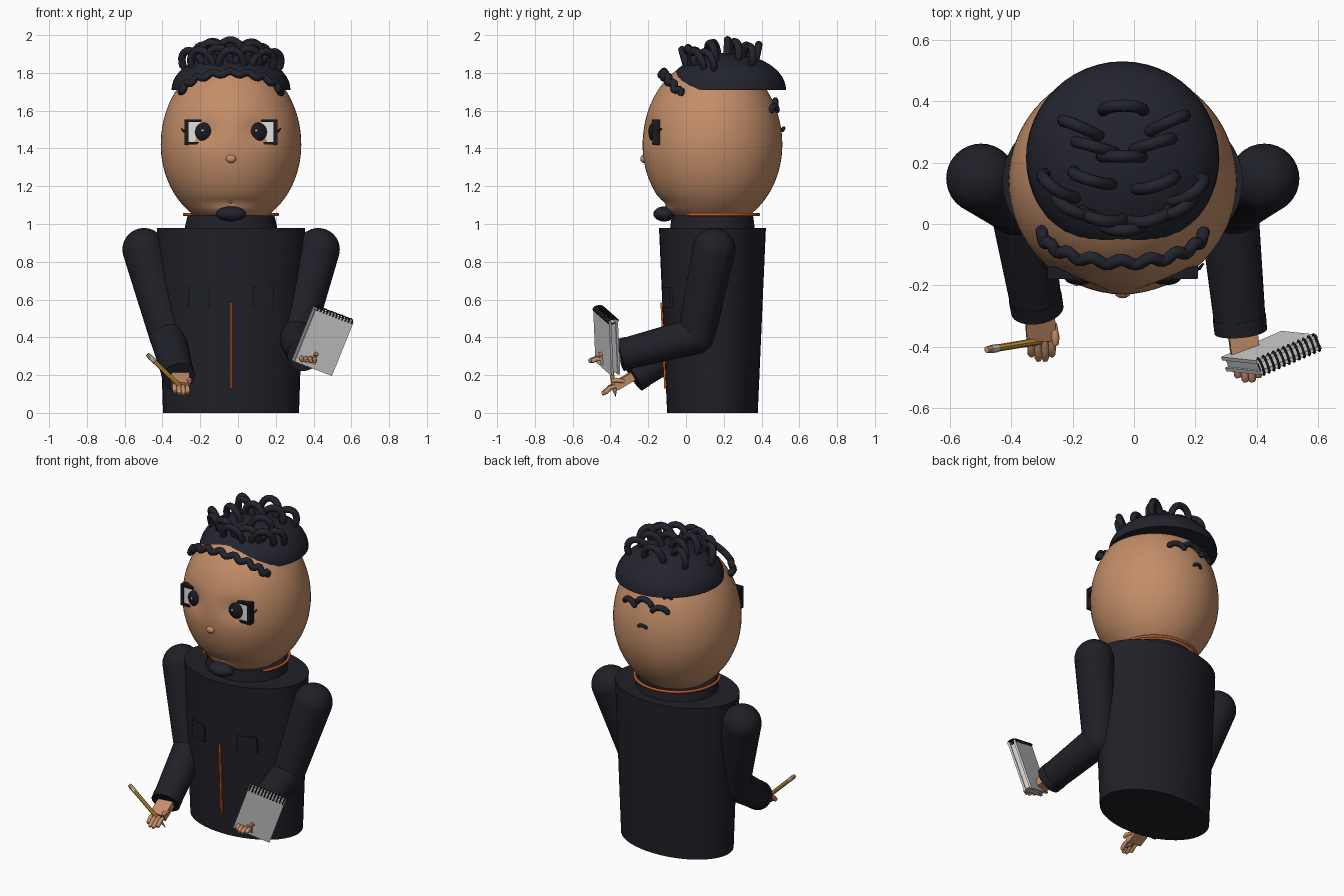
import bpy, bmesh, math
from mathutils import Vector, Matrix

if "Cube" in bpy.data.objects:
    bpy.data.objects.remove(bpy.data.objects["Cube"])

CX, CY = -0.037, 0.14  # axis of the figure


def material(name, r, g, b):
    m = bpy.data.materials.new(name)
    m.use_nodes = True
    m.diffuse_color = (r, g, b, 1)
    m.node_tree.nodes["Principled BSDF"].inputs["Base Color"].default_value = (r, g, b, 1)
    return m


jacket = material("dark jacket", 0.014, 0.014, 0.021)
hair = material("dark hair", 0.016, 0.017, 0.026)
skin = material("skin", 0.55, 0.27, 0.14)
orange = material("orange trim", 0.6, 0.1, 0.015)
white = material("eye white", 0.75, 0.75, 0.72)
black = material("black", 0.01, 0.01, 0.014)
paper = material("paper grey", 0.68, 0.68, 0.68)
yellow = material("pencil yellow", 0.6, 0.31, 0.04)
wood = material("pale wood", 0.6, 0.36, 0.2)


def finish(ob, name, mat, smooth=True):
    ob.name = name
    ob.data.materials.clear()
    ob.data.materials.append(mat)
    if smooth:
        bpy.ops.object.select_all(action='DESELECT')
        ob.select_set(True)
        bpy.context.view_layer.objects.active = ob
        bpy.ops.object.shade_smooth_by_angle(angle=math.radians(40))
    return ob


def from_bmesh(bm, name, mat, smooth=True):
    bmesh.ops.recalc_face_normals(bm, faces=bm.faces)
    me = bpy.data.meshes.new(name)
    bm.to_mesh(me)
    bm.free()
    ob = bpy.data.objects.new(name, me)
    bpy.context.collection.objects.link(ob)
    return finish(ob, name, mat, smooth)


def ball(name, mat, centre, radii, seg=24):
    bm = bmesh.new()
    bmesh.ops.create_uvsphere(bm, u_segments=seg, v_segments=seg // 2, radius=1)
    bmesh.ops.transform(bm, matrix=Matrix.Translation(centre) @ Matrix.Diagonal((*radii, 1)), verts=bm.verts)
    return from_bmesh(bm, name, mat)


def rod(name, mat, a, b, r1, r2, seg=24):
    a, b = Vector(a), Vector(b)
    bm = bmesh.new()
    bmesh.ops.create_cone(bm, cap_ends=True, segments=seg, radius1=r1, radius2=r2, depth=(b - a).length)
    turn = (b - a).to_track_quat('Z', 'Y').to_matrix().to_4x4()
    bmesh.ops.transform(bm, matrix=Matrix.Translation((a + b) / 2) @ turn, verts=bm.verts)
    return from_bmesh(bm, name, mat)


def slab(name, mat, centre, u, v, n):
    """Box given its centre and three full-length edge vectors."""
    bm = bmesh.new()
    bmesh.ops.create_cube(bm, size=1)
    m = Matrix((u, v, n)).transposed().to_4x4()
    bmesh.ops.transform(bm, matrix=Matrix.Translation(centre) @ m, verts=bm.verts)
    return from_bmesh(bm, name, mat, False)


def loft(name, mat, cx, cy, rings, seg=48):
    """Stack of ellipses (z, rx, ry), closed at both ends."""
    bm = bmesh.new()
    loops = [[bm.verts.new((cx + rx * math.cos(math.tau * i / seg), cy + ry * math.sin(math.tau * i / seg), z))
              for i in range(seg)] for z, rx, ry in rings]
    for lo, hi in zip(loops, loops[1:]):
        for i in range(seg):
            j = (i + 1) % seg
            bm.faces.new((lo[i], lo[j], hi[j], hi[i]))
    bm.faces.new(loops[0])
    bm.faces.new(loops[-1])
    return from_bmesh(bm, name, mat)


def tube(name, mat, points, radius):
    cu = bpy.data.curves.new(name, 'CURVE')
    cu.dimensions = '3D'
    cu.bevel_depth = radius
    cu.bevel_resolution = 3
    cu.use_fill_caps = True
    sp = cu.splines.new('POLY')
    sp.points.add(len(points) - 1)
    for i, (p, q) in enumerate(zip(sp.points, points)):
        p.co = (*q, 1)
        p.radius = 0.65 if i in (0, len(points) - 1) else 1
    ob = bpy.data.objects.new(name, cu)
    bpy.context.collection.objects.link(ob)
    bpy.ops.object.select_all(action='DESELECT')
    ob.select_set(True)
    bpy.context.view_layer.objects.active = ob
    bpy.ops.object.convert(target='MESH')
    return finish(bpy.context.object, name, mat)


def body_y(z, dx):
    rx, ry = 0.36 + 0.033 * z, 0.24 + 0.043 * z
    return CY - ry * math.sqrt(1 - (dx / rx) ** 2)


# Torso, neck and collar trim
loft("torso", jacket, CX, CY, [(0, 0.36, 0.24), (0.98, 0.392, 0.283)])
loft("neck_collar", jacket, CX, CY, [(0.97, 0.247, 0.225), (1.045, 0.23, 0.215)])
arc = [math.radians(-34 + 248 * i / 40) for i in range(41)]
tube("collar_trim", orange, [(CX + 0.248 * math.cos(a), CY + 0.245 * math.sin(a), 1.05) for a in arc], 0.008)

# Zip and chest pockets lying on the jacket
lo, hi = Vector((CX, body_y(0.13, 0), 0.13)), Vector((CX, body_y(0.585, 0), 0.585))
slab("zip", orange, (lo + hi) / 2, (0.012, 0, 0), hi - lo, (0, 0.02, 0))
for side in (-1, 1):
    a, b = [Vector((CX + side * d, body_y(0.61, d), 0.61)) for d in (0.113, 0.228)]
    slab("chest_pocket", jacket, (a + b) / 2, b - a, (0, -0.005, 0.105), (0, 0.02, 0))

# Head: egg with soft eye sockets and a mouth crease
bm = bmesh.new()
bmesh.ops.create_uvsphere(bm, u_segments=64, v_segments=48, radius=1)
for v in bm.verts:
    x, y, z = v.co
    v.co = (CX + 0.372 * x, CY + 0.37 * y, 1.42 + (0.46 if z > 0 else 0.44) * z)
    if y < 0:
        dx, h = abs(v.co.x - CX), v.co.z
        v.co.y += 0.025 * math.exp(-((dx - 0.14) / 0.07) ** 2 - ((h - 1.49) / 0.06) ** 2)
        v.co.y += 0.015 * math.exp(-((h - 1.11) / 0.02) ** 2 - (dx / 0.18) ** 2)
        v.co.y -= 0.012 * math.exp(-((h - 1.07) / 0.03) ** 2 - (dx / 0.15) ** 2)
from_bmesh(bm, "head", skin)
ball("nose", skin, (CX, -0.222, 1.345), (0.027, 0.02, 0.022))
ball("chin_beard", hair, (CX, -0.115, 1.053), (0.08, 0.058, 0.04))

# Eyes with white, dark rim, pupil and outer lash
for side in (-1, 1):
    def ex(d):
        return CX + side * d
    slab("eye_white", white, (ex(0.165), -0.157, 1.487), (0.13, 0, 0), (0, 0, 0.11), (0, 0.024, 0))
    slab("eye_rim_outer", black, (ex(0.235), -0.157, 1.487), (0.02, 0, 0), (0, 0, 0.135), (0, 0.04, 0))
    for z in (1.547, 1.428):
        slab("eye_rim_bar", black, (ex(0.2), -0.16, z), (0.085, 0, 0), (0, 0, 0.014), (0, 0.04, 0))
    ball("pupil", black, (ex(0.142), -0.175, 1.487), (0.048, 0.024, 0.05))
    ball("pupil_glint", paper, (ex(0.142) - 0.008, -0.198, 1.495), (0.007, 0.004, 0.007), 12)
    tube("eyelash", black, [(ex(0.23), -0.15, 1.5), (ex(0.25), -0.145, 1.49), (ex(0.262), -0.13, 1.505)], 0.006)

# Hair cap
HY, HR, HH = 0.215, 0.315, 0.195
loft("hair_cap", hair, CX, HY, [(1.71 + HH * math.sin(t), HR * math.cos(t), HR * math.cos(t))
                               for t in [math.radians(88 * i / 12) for i in range(13)]])


def cap_z(x, y):
    d = ((x - CX) ** 2 + (y - HY) ** 2) / HR ** 2
    return 1.71 + HH * math.sqrt(max(0, 1 - d))


# Arched curls standing on the cap
curls = [(-.035, .37), (-.17, .31), (.105, .325), (-.125, .25), (-.04, .22), (.06, .26),
         (-.24, .125), (-.135, .15), (.07, .135), (.17, .11), (-.19, .06), (-.1, .03),
         (-.035, 0), (.05, .03), (.13, .06)]
for x, y in curls:
    turn = 3 * (x - CX)
    along = Vector((math.cos(turn), math.sin(turn), 0))
    lean = Vector(((x - CX) * 0.1, (y - HY) * 0.1, 0.075))
    base = Vector((x, y, cap_z(x, y) - 0.005))
    tube("hair_curl", hair, [base + along * 0.065 * math.cos(t) + lean * math.sin(t)
                             for t in [math.radians(-20 + 220 * i / 14) for i in range(15)]], 0.02)

# Twisted fringe across the forehead
fringe = []
for i in range(61):
    t = math.radians(-90 + 3 * i)
    w = 0.009 * math.sin(i * 0.9)
    fringe.append((CX + 0.265 * math.sin(t), -0.025 - 0.1 * math.cos(t) + w, 1.685 + 0.115 * math.cos(t) + w))
tube("hair_fringe", hair, fringe, 0.02)

# Small curls on the back of the head
for deg, z, size in ((72, 1.61, 0.05), (90, 1.635, 0.055), (108, 1.61, 0.05), (92, 1.51, 0.025), (115, 1.69, 0.025)):
    pts = []
    for i in range(11):
        t = math.pi * i / 10
        h = z + size * 0.7 * math.sin(t) - 0.02
        a = math.radians(deg) + size / 0.36 * math.cos(t)
        r = 0.372 * math.sqrt(1 - ((h - 1.42) / 0.46) ** 2) + 0.012 * math.sin(t)
        pts.append((CX + r * math.cos(a), CY + r * math.sin(a), h))
    tube("back_curl", hair, pts, 0.017 if size > 0.03 else 0.01)

# Arms: shoulder, elbow, cuff
arms = {"right": ((-0.498, 0.148, 0.865), (-0.372, 0.055, 0.41), (-0.315, -0.28, 0.19)),
        "left": ((0.425, 0.148, 0.865), (0.308, 0.055, 0.41), (0.348, -0.35, 0.305))}
for side, (shoulder, elbow, cuff) in arms.items():
    ball(side + "_shoulder", jacket, shoulder, (0.114,) * 3, 32)
    rod(side + "_upper_arm", jacket, shoulder, elbow, 0.114, 0.098, 32)
    ball(side + "_elbow", jacket, elbow, (0.098,) * 3, 32)
    rod(side + "_forearm", jacket, elbow, cuff, 0.097, 0.083, 32)
    way = (Vector(cuff) - Vector(elbow)).normalized()
    rod(side + "_cuff", jacket, Vector(cuff) - way * 0.05, cuff, 0.087, 0.086, 32)

# Hands: palm, four fingers and a thumb
for side, palm, reach in (("right", Vector((-0.305, -0.325, 0.17)), Vector((0.005, -0.12, -0.07))),
                          ("left", Vector((0.36, -0.4, 0.29)), Vector((0.015, -0.115, -0.015)))):
    fwd = reach.normalized()
    across = Vector((1, 0, -0.1)).normalized()
    up = across.cross(fwd).normalized()
    slab(side + "_palm", skin, palm, across * 0.095, fwd * 0.11, up * 0.045)
    for i in range(4):
        start = palm + fwd * 0.04 + across * (i - 1.5) * 0.024
        tip = palm + reach * (1 if i in (1, 2) else 0.88) + across * (i - 1.5) * 0.022
        tube(side + "_finger", skin, [start, start.lerp(tip, 0.5) - up * 0.008, start.lerp(tip, 0.9), tip], 0.0125)
    thumb = palm + across * 0.045
    tube(side + "_thumb", skin, [thumb, thumb + fwd * 0.035 - up * 0.03, thumb + fwd * 0.06 - up * 0.035], 0.014)

# Pencil
tip, end = Vector((-0.25, -0.372, 0.085)), Vector((-0.48, -0.41, 0.31))
for name, mat, s, e, r1, r2 in (("pencil_lead", black, 0, 0.05, 0.001, 0.004),
                                ("pencil_point", wood, 0.05, 0.15, 0.004, 0.012),
                                ("pencil_shaft", yellow, 0.15, 0.85, 0.012, 0.012),
                                ("pencil_ferrule", paper, 0.85, 0.94, 0.0135, 0.0135),
                                ("pencil_eraser", wood, 0.94, 1, 0.012, 0.011)):
    rod(name, mat, tip.lerp(end, s), tip.lerp(end, e), r1, r2, 8)

# Notepad: two covers, pages and a wire binding along the top
u, v = Vector((0.197, 0.085, -0.075)), Vector((0.115, -0.012, 0.285))
n = u.cross(v).normalized()
mid = Vector((0.448, -0.42, 0.38))
for name, off, thick, k in (("notepad_front", 0.019, 0.012, 1), ("notepad_pages", 0, 0.028, 0.93),
                            ("notepad_back", -0.019, 0.012, 1)):
    slab(name, paper, mid + n * off, u * k, v * k, n * thick)
for i in range(12):
    c = mid + v * 0.49 + u * ((i + 0.5) / 12 - 0.5)
    ring = [c + n * 0.03 * math.cos(t) + v.normalized() * 0.013 * math.sin(t)
            for t in [math.tau * j / 12 for j in range(13)]]
    tube("wire_ring", black, ring, 0.004)
